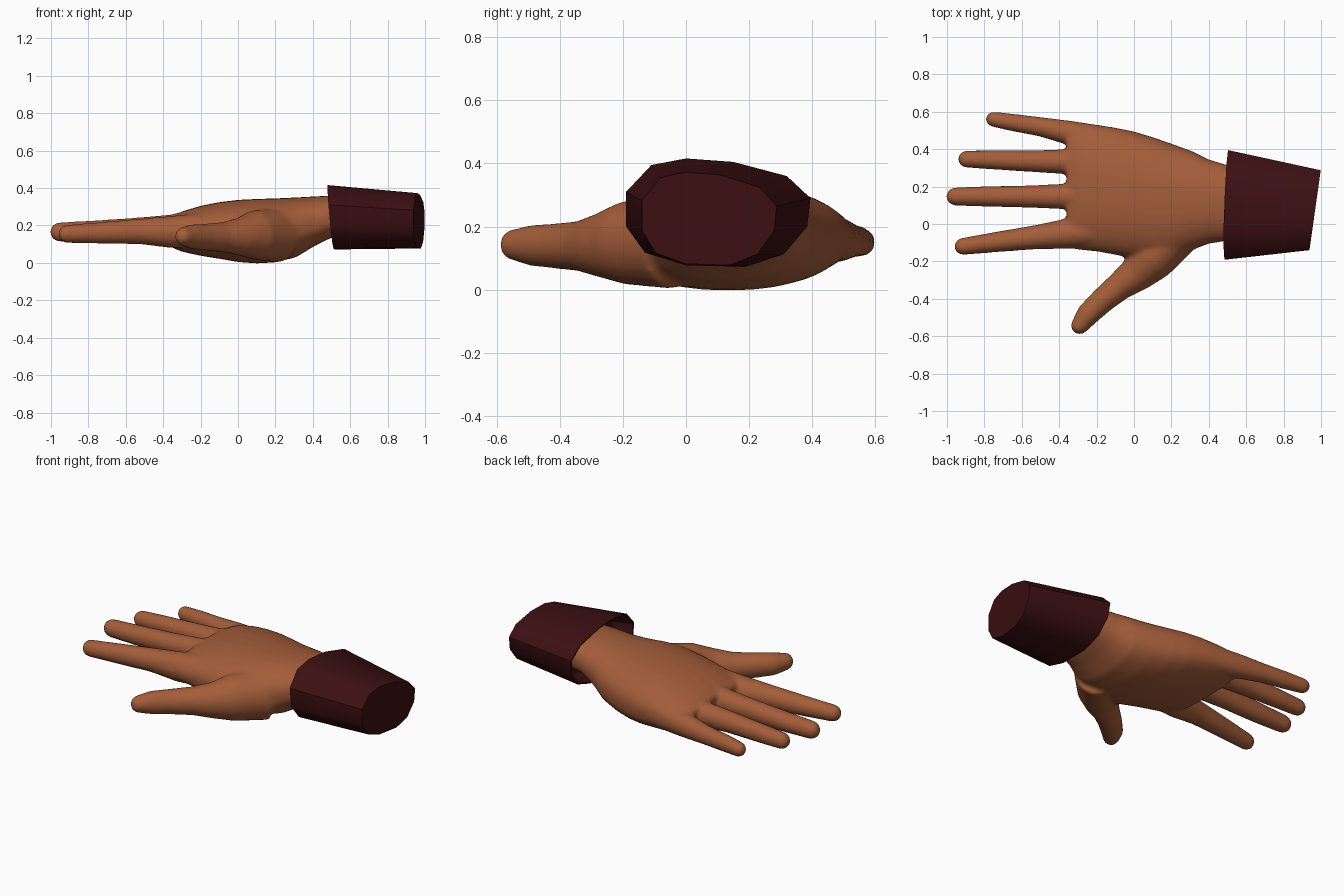
import bpy, bmesh, math
from mathutils import Vector

if "Cube" in bpy.data.objects:
    bpy.data.objects.remove(bpy.data.objects["Cube"])


def material(name, rgb):
    m = bpy.data.materials.new(name)
    m.diffuse_color = (*rgb, 1)
    m.use_nodes = True
    m.node_tree.nodes["Principled BSDF"].inputs["Base Color"].default_value = m.diffuse_color
    return m


skin = material("warm_brown_skin", (0.37, 0.11, 0.042))
cloth = material("dark_maroon_cloth", (0.045, 0.005, 0.006))


def loft(bm, rings):
    """Closed skin through rings that have equal point counts."""
    loops = [[bm.verts.new(p) for p in r] for r in rings]
    n = len(loops[0])
    faces = [bm.faces.new((a[i], a[(i + 1) % n], b[(i + 1) % n], b[i]))
             for a, b in zip(loops, loops[1:]) for i in range(n)]
    faces += [bm.faces.new(loops[0][::-1]), bm.faces.new(loops[-1])]
    bmesh.ops.recalc_face_normals(bm, faces=faces)


def finish(bm, name, mat):
    me = bpy.data.meshes.new(name)
    bm.to_mesh(me)
    bm.free()
    ob = bpy.data.objects.new(name, me)
    bpy.context.collection.objects.link(ob)
    me.materials.append(mat)
    return ob


def section(x, y0, y1, z0, z1, n=32):
    """Slightly squared oval across the hand."""
    pts = []
    for i in range(n):
        a = 2 * math.pi * i / n
        c, s = math.cos(a), math.sin(a)
        e = 0.95 if s > 0 else 0.72      # domed back, flatter palm
        pts.append((x, (y0 + y1) / 2 + (y1 - y0) / 2 * math.copysign(abs(c) ** 0.9, c),
                    (z0 + z1) / 2 + (z1 - z0) / 2 * math.copysign(abs(s) ** e, s)))
    return pts


def digit(bm, path, n=20):
    """Tapered tube with a rounded tip; path holds x, y, z, radius."""
    pts = [(Vector(p[:3]), p[3]) for p in path]
    tip, r = pts[-1]
    d = (tip - pts[-2][0]).normalized()
    pts += [(tip + d * r * math.sin(a), r * math.cos(a)) for a in (0.4, 0.8, 1.15, 1.45)]
    rings = []
    for i, (p, r) in enumerate(pts):
        t = (pts[min(i + 1, len(pts) - 1)][0] - pts[max(i - 1, 0)][0]).normalized()
        side = t.cross(Vector((0, 0, 1))).normalized()
        up = side.cross(t)
        rings.append([p + r * (side * math.cos(k * 2 * math.pi / n)
                               + up * 1.06 * math.sin(k * 2 * math.pi / n)) for k in range(n)])
    loft(bm, rings)


# Hand: palm and wrist sections (x, y0, y1, z0, z1)
bm = bmesh.new()
loft(bm, [section(*s) for s in (
    (0.62, -0.08, 0.30, 0.15, 0.365), (0.50, -0.09, 0.315, 0.135, 0.36),
    (0.40, -0.105, 0.345, 0.085, 0.355), (0.31, -0.14, 0.39, 0.03, 0.35),
    (0.20, -0.19, 0.43, 0.003, 0.345), (0.10, -0.20, 0.465, -0.003, 0.342),
    (0.00, -0.185, 0.495, 0.005, 0.337), (-0.10, -0.165, 0.515, 0.022, 0.325),
    (-0.20, -0.147, 0.53, 0.038, 0.305), (-0.30, -0.138, 0.54, 0.06, 0.275),
    (-0.36, -0.12, 0.535, 0.085, 0.245))])

# Fingers: index, middle, ring, little
digit(bm, [(-0.12, -0.03, 0.18, 0.09), (-0.36, -0.052, 0.165, 0.081),
           (-0.52, -0.07, 0.168, 0.065), (-0.75, -0.098, 0.16, 0.054),
           (-0.915, -0.12, 0.155, 0.046)])
digit(bm, [(-0.12, 0.15, 0.215, 0.09), (-0.36, 0.147, 0.185, 0.069),
           (-0.55, 0.147, 0.178, 0.06), (-0.78, 0.147, 0.168, 0.055),
           (-0.955, 0.147, 0.165, 0.049)])
digit(bm, [(-0.12, 0.32, 0.2, 0.085), (-0.36, 0.333, 0.175, 0.067),
           (-0.55, 0.336, 0.172, 0.058), (-0.75, 0.343, 0.165, 0.052),
           (-0.895, 0.347, 0.16, 0.046)])
digit(bm, [(-0.1, 0.44, 0.16, 0.075), (-0.34, 0.486, 0.158, 0.066),
           (-0.5, 0.52, 0.155, 0.052), (-0.65, 0.543, 0.153, 0.047),
           (-0.752, 0.56, 0.15, 0.041)])

# Thumb
digit(bm, [(0.22, -0.04, 0.15, 0.14), (0.09, -0.19, 0.148, 0.125),
           (0.01, -0.27, 0.14, 0.096), (-0.08, -0.335, 0.138, 0.076),
           (-0.17, -0.41, 0.138, 0.068), (-0.25, -0.487, 0.14, 0.062),
           (-0.29, -0.543, 0.142, 0.048)])
hand = finish(bm, "hand", skin)
re = hand.modifiers.new("blend_shells", 'REMESH')
re.mode = 'VOXEL'
re.voxel_size = 0.011
re.use_smooth_shade = True
sm = hand.modifiers.new("soften", 'SMOOTH')
sm.factor = 0.5
sm.iterations = 9

# Sleeve cuff: faceted tapering tube, hollow toward the wrist, closed behind
outline = [(-0.19, 0.31), (-0.11, 0.395), (0.0, 0.416), (0.15, 0.405), (0.32, 0.36),
           (0.395, 0.29), (0.385, 0.2), (0.31, 0.112), (0.19, 0.072), (0.0, 0.077),
           (-0.13, 0.117), (-0.19, 0.2)]


def near(y, z, k=1.0, dx=0.0):
    y, z = 0.1 + (y - 0.1) * k, 0.245 + (z - 0.245) * k
    return (0.498 - 0.09 * (z - 0.245) + 0.03 * (y - 0.1) + dx, y, z)


def far(y, z):
    y, z = 0.072 + (y - 0.1) * 0.73, 0.226 + (z - 0.245) * 0.86
    return (0.968 + 0.141 * (y - 0.072), y, z)


bm = bmesh.new()
loft(bm, [[near(y, z, 0.86, 0.12) for y, z in outline],
          [near(y, z, 0.965) for y, z in outline],
          [near(y, z) for y, z in outline],
          [far(y, z) for y, z in outline]])
cuff = finish(bm, "sleeve_cuff", cloth)
bpy.ops.object.select_all(action='DESELECT')
cuff.select_set(True)
bpy.context.view_layer.objects.active = cuff
bpy.ops.object.shade_smooth_by_angle(angle=math.radians(40))
